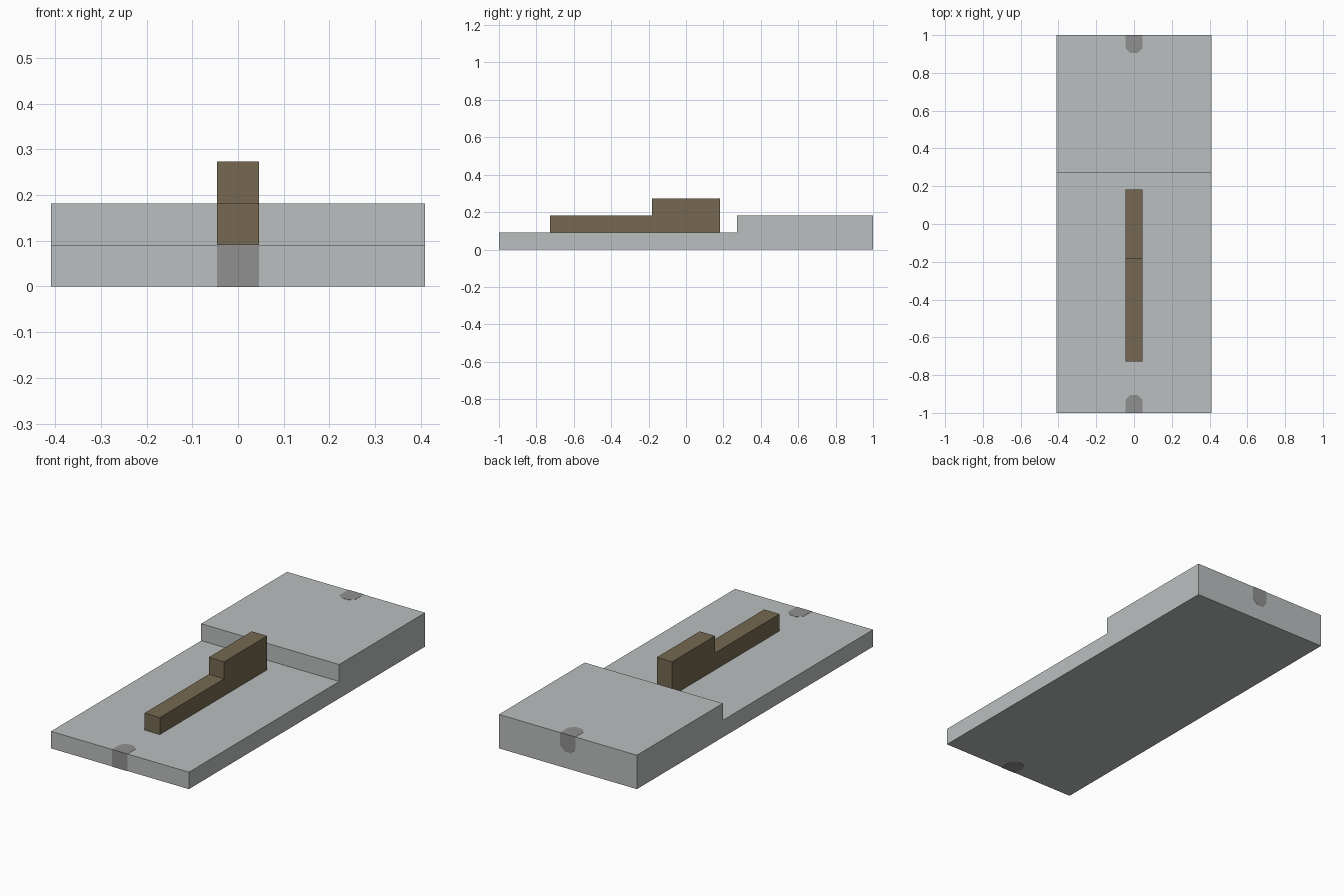
import bpy
import bmesh
from mathutils import Vector

cube = bpy.data.objects.get("Cube")
if cube:
    bpy.data.objects.remove(cube, do_unlink=True)

U = 1 / 11       # base module: the model is 22 modules long
SKIN = 0.001     # how far painted marks stand off the surface


def material(name, rgb):
    mat = bpy.data.materials.new(name)
    mat.use_nodes = True
    mat.diffuse_color = (*rgb, 1)
    mat.node_tree.nodes["Principled BSDF"].inputs["Base Color"].default_value = (*rgb, 1)
    return mat


def prism(name, outline, sweep, mat):
    """Extrude a flat outline of 3D points along the sweep vector."""
    bm = bmesh.new()
    face = bm.faces.new([bm.verts.new(p) for p in outline])
    extruded = bmesh.ops.extrude_face_region(bm, geom=[face])["geom"]
    verts = [v for v in extruded if isinstance(v, bmesh.types.BMVert)]
    bmesh.ops.translate(bm, verts=verts, vec=Vector(sweep))
    bmesh.ops.recalc_face_normals(bm, faces=bm.faces)
    mesh = bpy.data.meshes.new(name)
    bm.to_mesh(mesh)
    bm.free()
    mesh.materials.append(mat)
    obj = bpy.data.objects.new(name, mesh)
    bpy.context.collection.objects.link(obj)
    return obj


def stepped_bar(name, profile, width, mat):
    """Side profile in (y, z) modules, extruded across x."""
    points = [(-width * U / 2, y * U, z * U) for y, z in profile]
    return prism(name, points, (width * U, 0, 0), mat)


def tab():
    """Chamfered tab: (x, distance from the edge), starting just outside it."""
    w, length, c = U / 2, 0.094, 0.026
    return [(-w, -SKIN), (w, -SKIN), (w, length - c), (w - c, length),
            (c - w, length), (-w, length - c)]


grey = material("light grey", (0.497, 0.521, 0.521))
dark = material("mid grey", (0.279, 0.279, 0.279))
brown = material("brown", (0.178, 0.138, 0.082))

# Slab with a raised rear deck
stepped_bar("base_slab", [(-11, 0), (11, 0), (11, 2), (3, 2), (3, 1), (-11, 1)], 9, grey)

# Stepped lever standing on the low deck
stepped_bar("lever", [(-8, 1), (2, 1), (2, 3), (-2, 3), (-2, 2), (-8, 2)], 1, brown)

# Front mark wraps over the top, front and underside
prism("front_mark", [(x, d - 1, -SKIN) for x, d in tab()], (0, 0, U + 2 * SKIN), dark)

# Rear mark runs over the top edge and part way down the back
top = 2 * U
prism("rear_top_mark", [(x, 1 - d, top - SKIN) for x, d in tab()], (0, 0, 2 * SKIN), dark)
prism("rear_face_mark", [(x, 1 - SKIN, top - d) for x, d in tab()], (0, 2 * SKIN, 0), dark)
